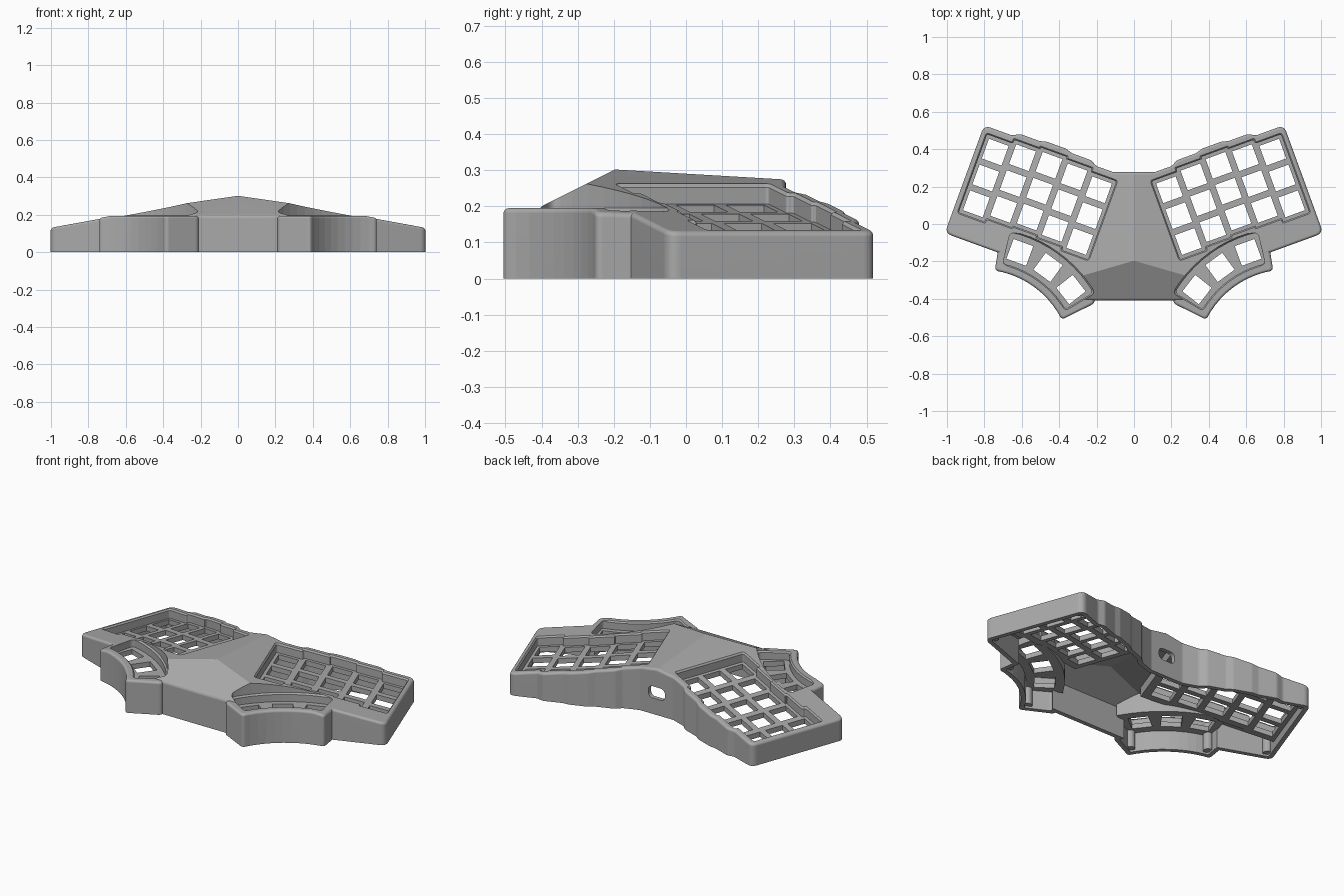
import bpy, bmesh, math
from mathutils import Vector, Matrix

cube = bpy.data.objects.get("Cube")
if cube:
    bpy.data.objects.remove(cube, do_unlink=True)

TILT = math.radians(20)
PITCH = 0.147
INNER, OUTER = 0.167, 0.934
STAGGER = [0, 0.02, 0.032, 0.022, 0]
THUMB_CENTRE, THUMB_RADIUS = Vector((0.82, -0.728)), 0.613
HOLE = 0.056


def uv(u, v):
    """Point in the turned frame of one key field."""
    return Vector((u * math.cos(TILT) - v * math.sin(TILT), u * math.sin(TILT) + v * math.cos(TILT)))


def polar(radius, degrees):
    a = math.radians(degrees)
    return THUMB_CENTRE + radius * Vector((-math.sin(a), math.cos(a)))


def slope(x, y):
    return 0.2903 - 0.1617 * x - 0.0588 * y


def deck(x, y):
    return min(slope(x, y), 0.4 + 0.5 * y)


def thumb_deck(x, y):
    return min(0.195, slope(x, y) - 0.001)


def at(f, dz):
    return lambda x, y: f(x, y) + dz


def level(z):
    return lambda x, y: z


def inset(pts, d):
    out = []
    for i, p in enumerate(pts):
        a, b = (p - pts[i - 1]).normalized(), (pts[(i + 1) % len(pts)] - p).normalized()
        n, m = Vector((-a.y, a.x)), Vector((-b.y, b.x))
        out.append(p + (n + m) * (d / (1 + n.dot(m))))
    return out


def rounded(pts, r, d, segs=8):
    out = []
    for i, p in enumerate(pts):
        a, b = pts[i - 1] - p, pts[(i + 1) % len(pts)] - p
        turn = math.pi - a.angle(b)
        convex = a.x * b.y - a.y * b.x < 0
        rr = max(r - d, 0.004) if convex else max(r + d, 0.004)
        t = min(rr * math.tan(turn / 2), 0.45 * a.length, 0.45 * b.length)
        s, e = p + a.normalized() * t, p + b.normalized() * t
        for k in range(segs + 1):
            q = k / segs
            out.append(s * (1 - q) ** 2 + p * (2 * q * (1 - q)) + e * q * q)
    return out


def loft(bm, pts, rings, r=0.0, crease=None):
    """Stack insets of an outline; each ring is (inset, height function)."""
    old = set(bm.verts)
    area = sum(pts[i - 1].x * p.y - pts[i - 1].y * p.x for i, p in enumerate(pts))
    if area < 0:
        pts = pts[::-1]
    loops = []
    for k, (d, f) in enumerate(rings):
        line = inset(pts, d)
        if r:
            line = rounded(line, r, d)
        loops.append([bm.verts.new((p.x, p.y, k)) for p in line])
    n = len(loops[0])
    bm.faces.new(loops[0][::-1])
    bm.faces.new(loops[-1])
    for lo, hi in zip(loops, loops[1:]):
        for i in range(n):
            j = (i + 1) % n
            bm.faces.new((lo[i], lo[j], hi[j], hi[i]))
    if crease:
        bmesh.ops.bisect_plane(bm, geom=bm.verts[:] + bm.edges[:] + bm.faces[:],
                               plane_co=crease[0], plane_no=crease[1], dist=1e-6)
    for v in bm.verts:
        if v not in old:
            k = min(int(v.co.z), len(rings) - 2)
            q = v.co.z - k
            v.co.z = rings[k][1](v.co.x, v.co.y) * (1 - q) + rings[k + 1][1](v.co.x, v.co.y) * q


def finish(name, bm):
    bmesh.ops.recalc_face_normals(bm, faces=bm.faces)
    me = bpy.data.meshes.new(name)
    bm.to_mesh(me)
    bm.free()
    ob = bpy.data.objects.new(name, me)
    bpy.context.collection.objects.link(ob)
    return ob


def solid(name, *args, **kw):
    bm = bmesh.new()
    loft(bm, *args, **kw)
    return finish(name, bm)


def activate(ob):
    bpy.ops.object.select_all(action='DESELECT')
    ob.select_set(True)
    bpy.context.view_layer.objects.active = ob


def combine(ob, tool, op):
    tool.hide_render = True
    m = ob.modifiers.new(op, 'BOOLEAN')
    m.object, m.operation, m.solver = tool, op, 'EXACT'
    activate(ob)
    bpy.ops.object.modifier_apply(modifier=m.name)
    bpy.data.objects.remove(tool, do_unlink=True)


def sector(r0, r1, a0, a1, n=10):
    steps = [a0 + (a1 - a0) * i / n for i in range(n + 1)]
    return [polar(r0, a) for a in steps] + [polar(r1, a) for a in reversed(steps)]


def shell_rings(f, e=0.014, n=6):
    arc = [math.pi / 2 * k / n for k in range(n + 1)]
    return [(0, level(0))] + [(e * (1 - math.cos(a)), at(f, e * (math.sin(a) - 1))) for a in arc]


# Outlines of one half
back, well_back, well_front = [], [], []
for i, s in enumerate(STAGGER):
    u0, u1 = INNER + i * PITCH, INNER + (i + 1) * PITCH
    if i:
        back.append(uv(u0 + 0.02, 0.222 + s))
    back.append(uv(u1 - 0.02, 0.222 + s) if i < 4 else uv(OUTER, 0.222))
    well_back += [uv(u0, 0.182 + s), uv(u1, 0.182 + s)]
    well_front += [uv(u0, -0.262 + s), uv(u1, -0.262 + s)]
main_outline = [Vector((-0.2, 0.277)), Vector((0.11, 0.277))] + back + [
    uv(OUTER, -0.392), uv(0.62, -0.392), Vector((0.55, -0.22)),
    Vector((0.3, -0.41)), Vector((-0.2, -0.41))]
well_outline = well_back + well_front[::-1]
thumb_outline = sector(0.485, 0.69, 9, 63.5)
thumb_well = sector(0.53, 0.702, 13, 59)
main_crease = ((0, -0.1963, 0), (0.1617, 0.5588, 0))
thumb_crease = ((0.5832, 0, 0), (0.1617, 0.0588, 0))

# Hollow inside, leaving material for the key plates and screw posts
cavity = solid("cavity", main_outline, [(0.026, level(-0.1)), (0.026, at(deck, -0.03))],
               r=0.04, crease=main_crease)
combine(cavity, solid("thumb_cavity", thumb_outline,
        [(0.026, level(-0.1)), (0.026, at(thumb_deck, -0.03))], r=0.04, crease=thumb_crease), 'UNION')
combine(cavity, solid("plate_block", well_outline,
        [(-0.025, at(slope, -0.085)), (-0.025, level(0.6))]), 'DIFFERENCE')
combine(cavity, solid("thumb_plate_block", thumb_well,
        [(-0.02, level(0.115)), (-0.02, level(0.6))]), 'DIFFERENCE')
for spot in (uv(0.897, 0.185), uv(0.897, -0.355), polar(0.528, 13), polar(0.528, 60)):
    ring = [spot + Vector((math.cos(a), math.sin(a))) * 0.026
            for a in (math.tau * k / 20 for k in range(20))]
    combine(cavity, solid("post", ring, [(0, level(0.012)), (0, level(0.6))]), 'DIFFERENCE')

# Outer shell
case = solid("keyboard_case", main_outline, shell_rings(deck), r=0.04, crease=main_crease)
combine(case, solid("thumb_shell", thumb_outline, shell_rings(thumb_deck), r=0.04,
                    crease=thumb_crease), 'UNION')
combine(case, cavity, 'DIFFERENCE')

# Recessed key wells with a softened lip
combine(case, solid("key_well", well_outline,
        [(0, at(slope, -0.055)), (0, at(slope, -0.009)), (-0.008, at(slope, 0.001)),
         (-0.008, level(0.6))], r=0.01), 'DIFFERENCE')
combine(case, solid("thumb_key_well", thumb_well,
        [(0, level(0.145)), (0, level(0.187)), (-0.008, level(0.196)),
         (-0.008, level(0.6))], r=0.03), 'DIFFERENCE')

# Square switch openings
bm = bmesh.new()
corners = [(-1, -1), (1, -1), (1, 1), (-1, 1)]
for i, s in enumerate(STAGGER):
    for row in range(3):
        u, v = INNER + (i + 0.5) * PITCH, -0.187 + row * PITCH + s
        loft(bm, [uv(u + a * HOLE, v + b * HOLE) for a, b in corners],
             [(0, at(slope, -0.15)), (0, at(slope, -0.04))])
for angle in (20, 36, 52):
    c, t = polar(THUMB_RADIUS, angle), math.radians(angle)
    x, y = Vector((math.cos(t), math.sin(t))), Vector((-math.sin(t), math.cos(t)))
    loft(bm, [c + (x * a + y * b) * HOLE for a, b in corners],
         [(0, level(0.06)), (0, level(0.16))])
combine(case, finish("switch_openings", bm), 'DIFFERENCE')

# Cable port in the back wall
bm = bmesh.new()
bmesh.ops.create_cube(bm, size=1, matrix=Matrix.Translation((0, 0.27, 0.13))
                      @ Matrix.Diagonal((0.11, 0.16, 0.07, 1)))
along = [e for e in bm.edges if abs(e.verts[0].co.y - e.verts[1].co.y) > 0.1]
bmesh.ops.bevel(bm, geom=along, offset=0.028, segments=6, profile=0.5, affect='EDGES')
combine(case, finish("cable_port", bm), 'DIFFERENCE')

# Mirror the half, then colour and shade it
m = case.modifiers.new("Mirror", 'MIRROR')
m.use_bisect_axis[0] = True
m.use_clip = True
m.merge_threshold = 0.0005
activate(case)
bpy.ops.object.modifier_apply(modifier=m.name)

mat = bpy.data.materials.new("mid grey plastic")
mat.use_nodes = True
grey = (0.4, 0.4, 0.4, 1)
mat.diffuse_color = grey
mat.node_tree.nodes["Principled BSDF"].inputs["Base Color"].default_value = grey
case.data.materials.clear()
case.data.materials.append(mat)
for p in case.data.polygons:
    p.material_index = 0
bpy.ops.object.shade_smooth_by_angle(angle=math.radians(17.8))
w = case.modifiers.new("Weighted Normals", 'WEIGHTED_NORMAL')
w.keep_sharp = True
